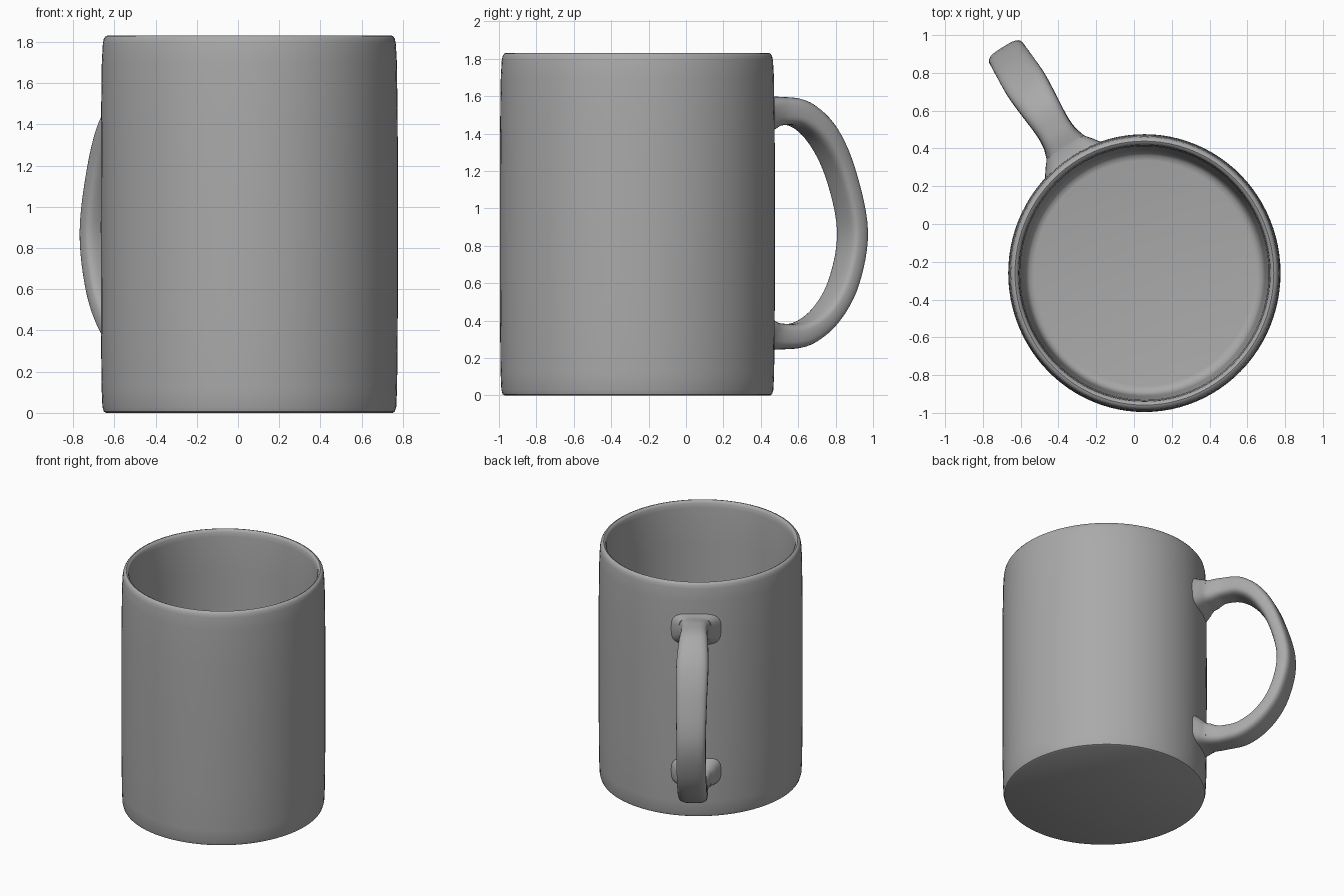
import bpy, bmesh, math
from mathutils import Vector

if "Cube" in bpy.data.objects:
    bpy.data.objects.remove(bpy.data.objects["Cube"])

CENTRE = Vector((0.055, -0.26, 0))
clay = bpy.data.materials.new("grey_clay")
clay.diffuse_color = (0.4, 0.4, 0.4, 1)
clay.use_nodes = True
clay.node_tree.nodes["Principled BSDF"].inputs["Base Color"].default_value = clay.diffuse_color


def finish(bm, name):
    bmesh.ops.recalc_face_normals(bm, faces=bm.faces)
    me = bpy.data.meshes.new(name)
    bm.to_mesh(me)
    bm.free()
    ob = bpy.data.objects.new(name, me)
    bpy.context.collection.objects.link(ob)
    me.materials.append(clay)
    bpy.ops.object.select_all(action='DESELECT')
    ob.select_set(True)
    bpy.context.view_layer.objects.active = ob
    bpy.ops.object.shade_smooth_by_angle(angle=math.radians(40))
    return ob


def skin(bm, rings):
    for a, b in zip(rings, rings[1:]):
        n = len(a)
        for i in range(n):
            j = (i + 1) % n
            bm.faces.new((a[i], a[j], b[j], b[i]))
    bm.faces.new(rings[0])
    bm.faces.new(rings[-1])


# Cup: lathed profile (radius, z) from the base, over the rim, to the inner floor
profile = [(0.695, 0), (0.706, 0.006), (0.713, 0.03), (0.717, 0.12), (0.720, 0.4),
           (0.721, 0.9), (0.720, 1.4), (0.716, 1.7), (0.711, 1.79), (0.706, 1.815),
           (0.697, 1.828), (0.685, 1.832), (0.674, 1.826), (0.667, 1.812),
           (0.663, 1.78), (0.658, 1.5), (0.650, 0.9), (0.640, 0.3), (0.635, 0.18),
           (0.627, 0.145), (0.61, 0.125), (0.585, 0.12)]
SEG = 96
bm = bmesh.new()
rings = []
for r, z in profile:
    rings.append([bm.verts.new(CENTRE + Vector((r * math.cos(2 * math.pi * i / SEG),
                                               1.02 * r * math.sin(2 * math.pi * i / SEG), z)))
                  for i in range(SEG)])
skin(bm, rings)
finish(bm, "cup_body")

# Handle: swept rounded strap; keys are (radial distance, z, half thickness, half width)
keys = [(0.69, 1.465, 0.14, 0.19), (0.745, 1.482, 0.112, 0.15), (0.80, 1.502, 0.09, 0.112),
        (0.89, 1.520, 0.077, 0.094), (1.03, 1.502, 0.072, 0.105), (1.17, 1.39, 0.062, 0.115),
        (1.285, 1.18, 0.053, 0.11), (1.358, 0.88, 0.054, 0.105), (1.305, 0.61, 0.055, 0.105),
        (1.19, 0.43, 0.058, 0.105), (1.04, 0.330, 0.065, 0.103), (0.89, 0.315, 0.070, 0.096),
        (0.80, 0.328, 0.082, 0.112), (0.745, 0.348, 0.104, 0.15), (0.69, 0.365, 0.13, 0.19)]
out = Vector((-0.532, 0.847, 0))
side = Vector((0.847, 0.532, 0))
up = Vector((0, 0, 1))
P = [Vector(k) for k in keys]
P = [2 * P[0] - P[1]] + P + [2 * P[-1] - P[-2]]
path = []
STEPS = 6
for i in range(1, len(P) - 2):
    a, b, c, d = P[i - 1:i + 3]
    for s in range(STEPS):
        t = s / STEPS
        path.append(0.5 * (2 * b + (c - a) * t + (2 * a - 5 * b + 4 * c - d) * t * t
                           + (3 * b - a - 3 * c + d) * t ** 3))
path.append(P[-2])


def rounded(v):
    # superellipse coordinate for a soft rectangular section
    return math.copysign(abs(v) ** 0.6, v)


bm = bmesh.new()
rings = []
for i, p in enumerate(path):
    q = path[min(i + 1, len(path) - 1)] - path[max(i - 1, 0)]
    length = math.hypot(q[0], q[1])
    normal = (up * q[0] - out * q[1]) / length
    if p[0] < 0.8:  # keep the flared roots square to the wall
        normal = up if normal.z > 0 else -up
    ring = []
    for k in range(28):
        t = 2 * math.pi * k / 28
        ring.append(bm.verts.new(CENTRE + out * p[0] + up * p[1]
                                 + normal * (p[2] * rounded(math.sin(t)))
                                 + side * (p[3] * rounded(math.cos(t)))))
    rings.append(ring)
skin(bm, rings)
finish(bm, "handle")
